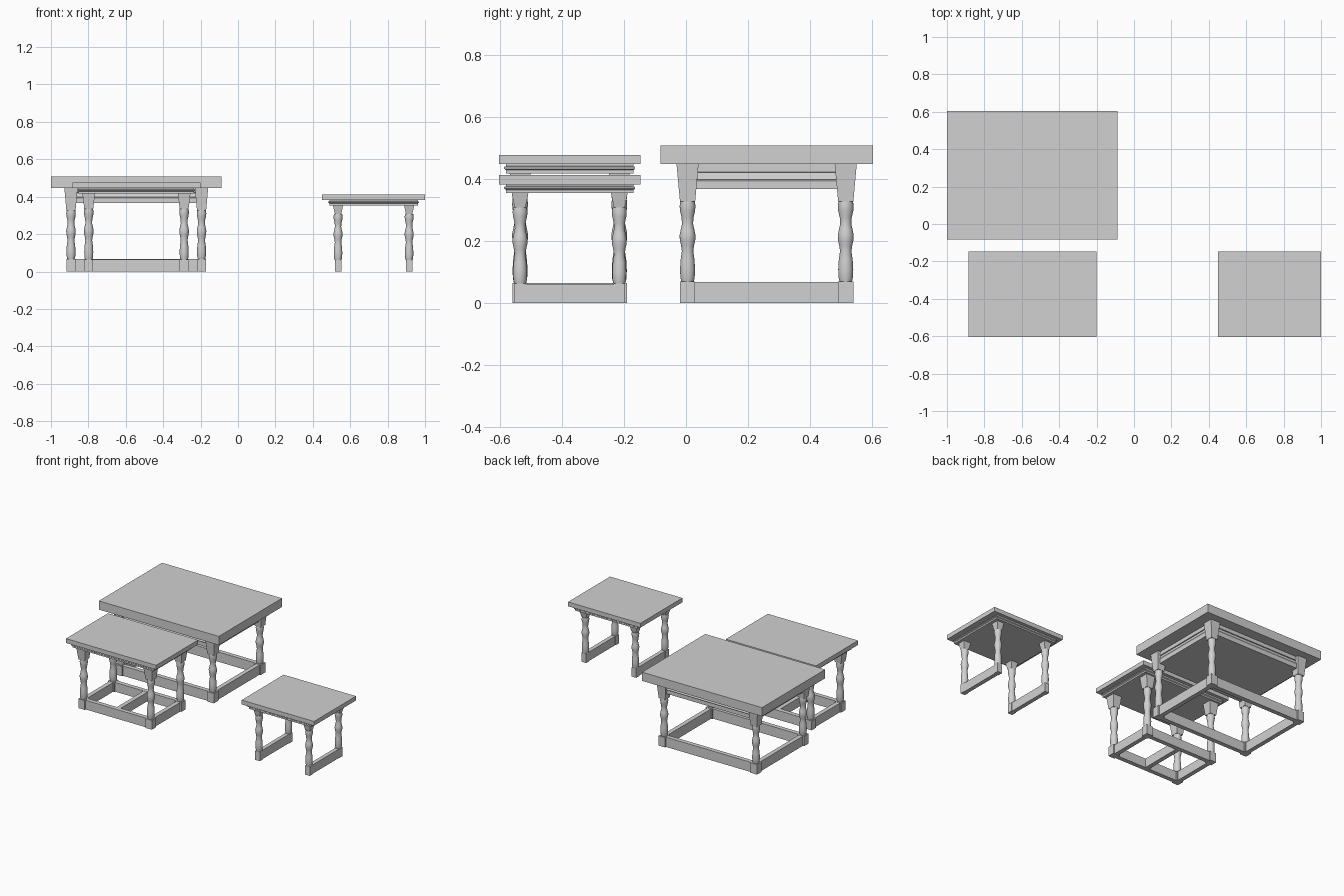
import bpy, bmesh, math
from mathutils import Vector

cube = bpy.data.objects.get("Cube")
if cube:
    bpy.data.objects.remove(cube, do_unlink=True)

# Single plain finish
GREY = (0.64, 0.64, 0.64, 1)
finish = bpy.data.materials.new("mid grey")
finish.use_nodes = True
finish.diffuse_color = GREY
finish.node_tree.nodes["Principled BSDF"].inputs["Base Color"].default_value = GREY


def finish_object(name, bm, smooth=False):
    bmesh.ops.recalc_face_normals(bm, faces=bm.faces)
    mesh = bpy.data.meshes.new(name)
    bm.to_mesh(mesh)
    bm.free()
    mesh.materials.append(finish)
    ob = bpy.data.objects.new(name, mesh)
    bpy.context.collection.objects.link(ob)
    if smooth:
        bpy.ops.object.select_all(action='DESELECT')
        ob.select_set(True)
        bpy.context.view_layer.objects.active = ob
        bpy.ops.object.shade_smooth_by_angle(angle=math.radians(40))


def add_block(bm, x, y, z0, z1, half_x, half_y, flare=1):
    """Box standing on z0, with its top widened by flare."""
    for v in bmesh.ops.create_cube(bm, size=2)["verts"]:
        k = flare if v.co.z > 0 else 1
        z = z1 if v.co.z > 0 else z0
        v.co = Vector((x + v.co.x * half_x * k, y + v.co.y * half_y * k, z))


def add_loft(bm, rings):
    """Closed skin over rings of points, from bottom to top."""
    rings = [[bm.verts.new(p) for p in ring] for ring in rings]
    n = len(rings[0])
    for low, high in zip(rings, rings[1:]):
        for i in range(n):
            j = (i + 1) % n
            bm.faces.new((low[i], low[j], high[j], high[i]))
    bm.faces.new(rings[0])
    bm.faces.new(rings[-1])


# Turned leg outline: share of height, share of widest radius
TURNING = [(0, .78), (.05, .9), (.15, .95), (.27, .88), (.38, .72), (.45, .82),
           (.52, .98), (.58, 1), (.64, .88), (.72, .7), (.8, .76),
           (.88, .95), (.94, 1), (1, .92)]

# Edge outlines: share of height, inset from the widest edge
MOULDING = [(0, .006), (.35, .006), (.5, 0), (.7, 0), (.78, .006), (1, .006)]
APRON = [(0, .004), (.3, .004), (.38, 0), (.44, .004), (.66, .008), (.68, .002), (1, .002)]


def add_turning(bm, x, y, z0, z1, radius, sides=20):
    turns = [math.tau * i / sides for i in range(sides)]
    add_loft(bm, [[(x + radius * r * math.cos(a), y + radius * r * math.sin(a),
                    z0 + t * (z1 - z0)) for a in turns] for t, r in TURNING])


def build_moulding(name, outline, cx, cy, half_x, half_y, z0, z1):
    corners = ((-1, -1), (1, -1), (1, 1), (-1, 1))
    bm = bmesh.new()
    add_loft(bm, [[(cx + sx * (half_x - d), cy + sy * (half_y - d), z0 + t * (z1 - z0))
                   for sx, sy in corners] for t, d in outline])
    finish_object(name, bm)


def build_table(label, cx, cy, top, leg, heights, foot, shaft, flare, bar, long_bars):
    """heights: foot top, turning top, leg top, underside of the board, board top."""
    foot_z, turn_z, leg_z, board_z, top_z = heights
    lx, ly = leg

    # Board
    bm = bmesh.new()
    add_block(bm, cx, cy, board_z, top_z, top[0], top[1])
    finish_object(label + "_table_top", bm)

    # Four legs: square foot, turned shaft, flared capital
    for sx in (-1, 1):
        for sy in (-1, 1):
            bm = bmesh.new()
            x, y = cx + sx * lx, cy + sy * ly
            add_block(bm, x, y, 0, foot_z, foot, foot)
            add_turning(bm, x, y, foot_z, turn_z, shaft)
            add_block(bm, x, y, turn_z, leg_z, foot, foot, flare)
            side = "left" if sx > 0 else "right"
            end = "back" if sy > 0 else "front"
            finish_object(f"{label}_{end}_{side}_leg", bm, smooth=True)

    # Stretchers between the feet
    bm = bmesh.new()
    for s in (-1, 1):
        add_block(bm, cx + s * lx, cy, 0, foot_z - .001, bar, ly - foot)
        if long_bars:
            add_block(bm, cx, cy + s * ly, 0, foot_z - .001, lx - foot, bar)
    finish_object(label + "_stretchers", bm)


# Large table with a moulded apron between the legs
LX, LY = -0.544, 0.26
build_table("large", LX, LY, (.456, .343), (.349, .255), (.068, .327, .447, .447, .507),
            .0245, .0255, 1.45, .015, True)
build_moulding("large_apron", APRON, LX, LY, .368, .274, .367, .447)

# Medium table with a cross bar between its long stretchers
MX, MY = -0.543, -0.375
build_table("medium", MX, MY, (.343, .228), (.255, .16), (.064, .335, .418, .447, .477),
            .024, .0255, 1.4, .015, True)
build_moulding("medium_moulding", MOULDING, MX, MY, .315, .211, .417, .447)
bm = bmesh.new()
add_block(bm, MX, MY, 0, .062, .015, .15)
finish_object("medium_cross_bar", bm)

# Small table, open between its side stretchers
SX, SY = 0.725, -0.375
build_table("small", SX, SY, (.275, .228), (.19, .16), (.062, .308, .355, .382, .412),
            .0175, .024, 1.55, .014, False)
build_moulding("small_moulding", MOULDING, SX, SY, .243, .211, .354, .382)
